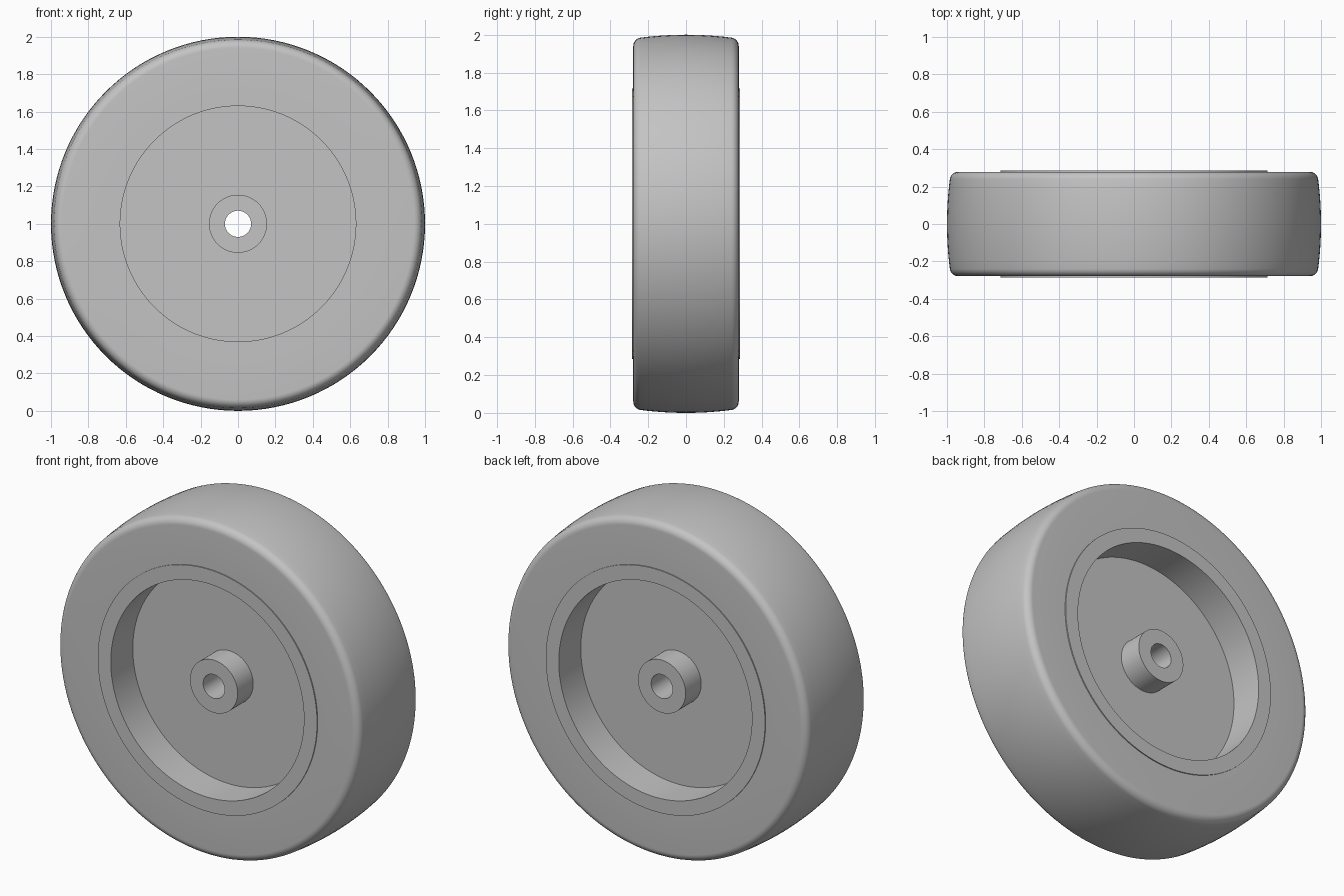
import bpy
import bmesh
from math import cos, sin, pi, radians
from mathutils import Vector, Matrix

cube = bpy.data.objects.get("Cube")
if cube:
    bpy.data.objects.remove(cube, do_unlink=True)

SEGMENTS = 128
CENTRE = Vector((0, 0, 1))

grey = bpy.data.materials.new("light grey")
grey.use_nodes = True
colour = (0.55, 0.55, 0.55, 1)
grey.diffuse_color = colour
grey.node_tree.nodes["Principled BSDF"].inputs["Base Color"].default_value = colour


def mirrored(half):
    """Complete a half profile of (radius, y) points across y = 0."""
    return half + [(r, -y) for r, y in reversed(half) if y != 0]


def lathe(name, profile):
    """Revolve a closed (radius, y) profile around the axle."""
    bm = bmesh.new()
    rings = []
    for i in range(SEGMENTS):
        turn = Matrix.Rotation(2 * pi * i / SEGMENTS, 3, 'Y')
        rings.append([bm.verts.new(CENTRE + turn @ Vector((r, y, 0))) for r, y in profile])
    n = len(profile)
    for i, ring in enumerate(rings):
        after = rings[(i + 1) % SEGMENTS]
        for j in range(n):
            k = (j + 1) % n
            bm.faces.new((ring[j], ring[k], after[k], after[j]))
    bmesh.ops.recalc_face_normals(bm, faces=bm.faces)
    mesh = bpy.data.meshes.new(name)
    bm.to_mesh(mesh)
    bm.free()
    mesh.materials.append(grey)
    obj = bpy.data.objects.new(name, mesh)
    bpy.context.collection.objects.link(obj)
    bpy.ops.object.select_all(action='DESELECT')
    obj.select_set(True)
    bpy.context.view_layer.objects.active = obj
    bpy.ops.object.shade_smooth_by_angle(angle=radians(30))
    return obj


# Tyre: flat side wall, rounded shoulder and gently crowned tread
SIDE, SHOULDER = 0.279, 0.045
edge = SIDE - SHOULDER
shoulder_r = 0.985 - SHOULDER
tyre_half = [(0.7, SIDE)]
for i in range(9):
    a = (pi / 2 - 0.13) * i / 8
    tyre_half.append((shoulder_r + SHOULDER * sin(a), edge + SHOULDER * cos(a)))
top_r, top_y = tyre_half[-1]
for i in range(1, 7):
    y = top_y * (1 - i / 6)
    tyre_half.append((1 - (1 - top_r) * (y / top_y) ** 2, y))
lathe("tyre", mirrored(tyre_half))

# Wheel: slightly proud rim, deep recess with a flat web, axle boss and bore
wheel_half = [(0.07, 0.225), (0.155, 0.225), (0.155, 0.08),
              (0.63, 0.08), (0.63, 0.285), (0.715, 0.285)]
lathe("wheel", mirrored(wheel_half))
